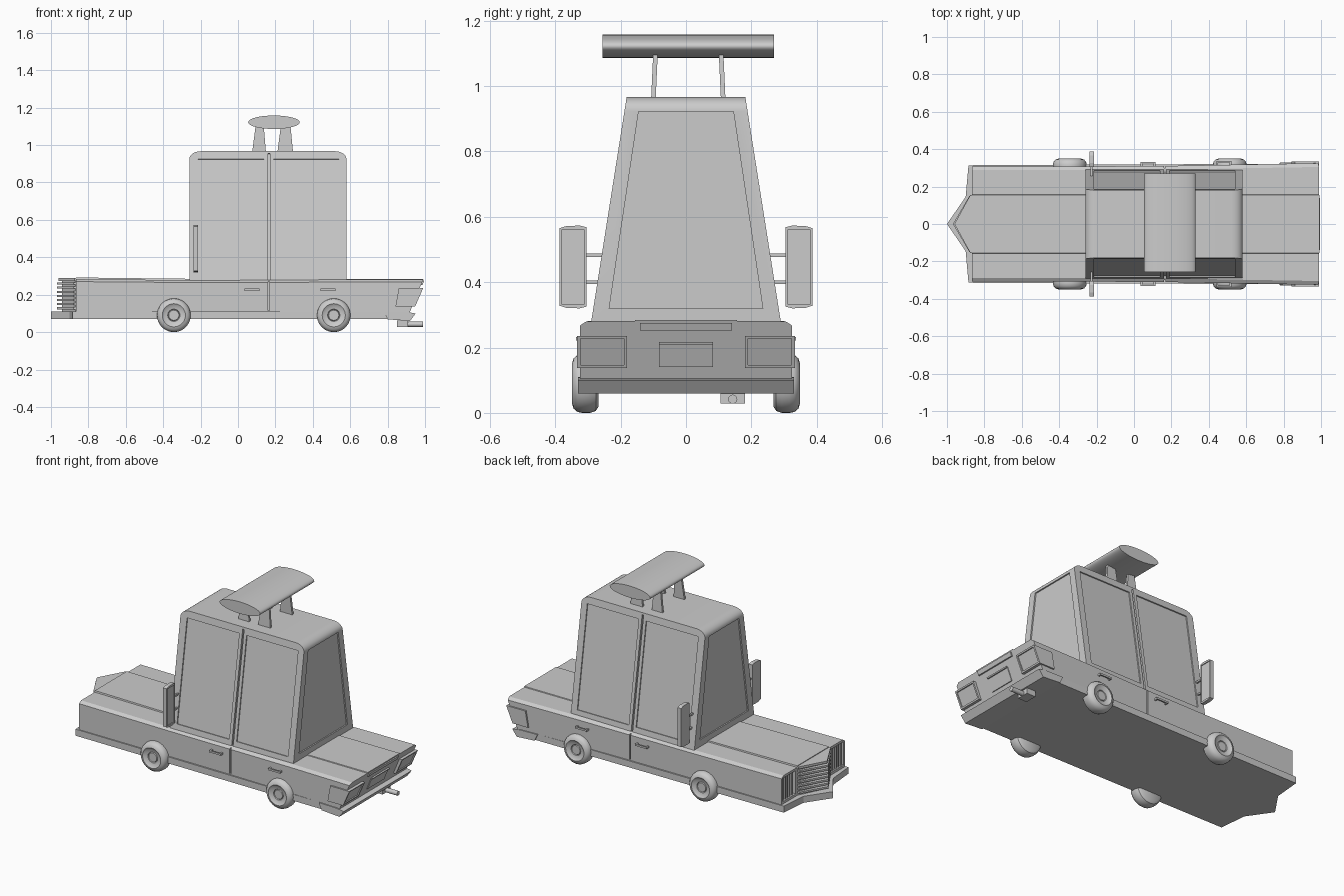
import bpy, bmesh
from math import sin, cos, pi, radians
from mathutils import Vector

if "Cube" in bpy.data.objects:
    bpy.data.objects.remove(bpy.data.objects["Cube"])


def finish(name, bm, smooth=False):
    bmesh.ops.remove_doubles(bm, verts=bm.verts, dist=1e-5)
    bmesh.ops.recalc_face_normals(bm, faces=bm.faces)
    me = bpy.data.meshes.new(name)
    bm.to_mesh(me)
    bm.free()
    ob = bpy.data.objects.new(name, me)
    bpy.context.collection.objects.link(ob)
    if smooth:
        smooth_by_angle(ob)
    return ob


def smooth_by_angle(ob):
    bpy.ops.object.select_all(action='DESELECT')
    ob.select_set(True)
    bpy.context.view_layer.objects.active = ob
    bpy.ops.object.shade_smooth_by_angle(angle=radians(35))


def loft(name, rings, smooth=False):
    bm = bmesh.new()
    loops = [[bm.verts.new(p) for p in r] for r in rings]
    n = len(loops[0])
    for a, b in zip(loops, loops[1:]):
        for i in range(n):
            j = (i + 1) % n
            bm.faces.new((a[i], a[j], b[j], b[i]))
    bm.faces.new(loops[0])
    bm.faces.new(loops[-1])
    return finish(name, bm, smooth)


def prism(name, pts, vec, smooth=False):
    v = Vector(vec)
    return loft(name, [pts, [Vector(p) + v for p in pts]], smooth)


def box(name, x0, x1, y0, y1, z0, z1):
    return prism(name, [(x0, y0, z0), (x1, y0, z0), (x1, y1, z0), (x0, y1, z0)], (0, 0, z1 - z0))


def cut(target, cutter):
    m = target.modifiers.new("cut", 'BOOLEAN')
    m.operation, m.solver, m.object = 'DIFFERENCE', 'EXACT', cutter
    bpy.context.view_layer.objects.active = target
    bpy.ops.object.modifier_apply(modifier=m.name)
    bpy.data.objects.remove(cutter)


def cabin_y(z):
    return 0.29 - 0.158 * (z - 0.28)


def rear_x(z):
    return 0.92 + 0.41 * (z - 0.11)


# Lower body, lofted along the length with a slanted tail
def section(x, zc, zs, w, tail=False):
    half = [(0.155, zc), (0.157, zs), (w - 0.02, zs), (w, zs - 0.013), (w, 0.09)]
    ring = half + [(-y, z) for y, z in reversed(half)]
    return [(rear_x(z) if tail else x, y, z) for y, z in ring]


body = loft("body", [section(-0.865, 0.292, 0.283, 0.308), section(-0.26, 0.285, 0.278, 0.308),
                     section(0.16, 0.283, 0.278, 0.31), section(0.58, 0.285, 0.281, 0.318),
                     section(0, 0.285, 0.28, 0.325, True)])

# Tall tapered cabin with rounded front and rear roof edges
prof = [(-0.26, 0.265)]
prof += [(-0.2 - 0.06 * cos(a), 0.925 + 0.042 * sin(a)) for a in [i * pi / 12 for i in range(7)]]
prof += [(0.52 + 0.06 * sin(a), 0.925 + 0.042 * cos(a)) for a in [i * pi / 12 for i in range(7)]]
prof += [(0.58, 0.265)]
cabin = loft("cabin", [[(x, s * cabin_y(z), z) for x, z in prof] for s in (-1, 1)])

# Window recesses
for x in (-0.26, 0.58):
    cut(cabin, prism("cutter", [(x - 0.008, y, z) for y, z in
        [(-0.235, 0.32), (0.235, 0.32), (0.145, 0.922), (-0.145, 0.922)]], (0.016, 0, 0)))
for s in (-1, 1):
    n = Vector((0, s * 0.988, 0.156))
    for x0, x1 in ((-0.215, 0.14), (0.19, 0.54)):
        quad = [Vector((x, s * cabin_y(z), z)) - n * 0.007
                for x, z in [(x0, 0.31), (x1, 0.31), (x1, 0.925), (x0, 0.925)]]
        cut(cabin, prism("cutter", quad, n * 0.03))
    # Door seams
    quad = [Vector((x, s * cabin_y(z), z)) - n * 0.012
            for x, z in [(0.16, 0.2), (0.17, 0.2), (0.17, 0.955), (0.16, 0.955)]]
    cut(cabin, prism("cutter", quad, n * 0.04))
    cut(body, box("cutter", 0.16, 0.168, s * 0.3, s * 0.35, 0.115, 0.3))
    # Headlight recesses with upright ribs
    cut(body, box("cutter", -0.9, -0.845, s * 0.17, s * 0.296, 0.125, 0.268))
    for i in range(5):
        y = 0.19 + i * 0.0215
        box("headlight_rib", -0.857, -0.84, s * y, s * (y + 0.008), 0.125, 0.268)
smooth_by_angle(cabin)

# Bumper and sill band around the lower edge
outline = [(-1, 0), (-0.9, 0.145), (-0.885, 0.314), (0.8, 0.322), (0.8, -0.322),
           (-0.885, -0.314), (-0.9, -0.145)]
prism("sill_and_front_bumper", [(x, y, 0.07) for x, y in outline], (0, 0, 0.04))
prism("rear_bumper", [(x, -0.33, z) for x, z in
      [(0.78, 0.11), (0.9, 0.108), (0.95, 0.1), (0.92, 0.06), (0.8, 0.068)]], (0, 0.66, 0))

# V-shaped grille: core, cap and slats
def vee(name, tip, side, w, z0, z1):
    prism(name, [(tip, 0, z0), (side, w, z0), (-0.85, w, z0), (-0.85, -w, z0), (side, -w, z0)],
          (0, 0, z1 - z0))


vee("grille_core", -0.94, -0.868, 0.145, 0.1, 0.28)
vee("grille_cap", -0.96, -0.875, 0.155, 0.274, 0.288)
for i in range(7):
    z = 0.122 + i * 0.022
    vee("grille_slat", -0.968, -0.88, 0.15, z, z + 0.011)

# Rear panel details, following the slanted tail
def tail_panel(name, y0, y1, z0, z1, out):
    prism(name, [(rear_x(z0) + out, y0, z0), (rear_x(z1) + out, y0, z1),
                 (rear_x(z1) - 0.02, y0, z1), (rear_x(z0) - 0.02, y0, z0)], (0, y1 - y0, 0))


tail_panel("number_plate", -0.082, 0.082, 0.14, 0.212, 0.005)
tail_panel("plate_lip", -0.082, 0.082, 0.21, 0.217, 0.012)
tail_panel("trunk_strip", -0.14, 0.14, 0.252, 0.275, 0.008)
for s in (-1, 1):
    light = prism("tail_light", [(0.86, s * 0.18, 0.235), (0.99, s * 0.18, 0.235),
                                 (0.947, s * 0.18, 0.137), (0.842, s * 0.18, 0.137)], (0, s * 0.153, 0))
    cut(light, prism("cutter", [(0.98, s * 0.19, 0.227), (1.03, s * 0.19, 0.227),
                                (0.99, s * 0.19, 0.146), (0.943, s * 0.19, 0.146)], (0, s * 0.133, 0)))

# Exhaust
box("exhaust_box", 0.85, 0.91, 0.105, 0.18, 0.028, 0.062)
prism("exhaust_pipe", [(0.9, 0.143 + 0.014 * cos(i * pi / 8), 0.042 + 0.014 * sin(i * pi / 8))
                       for i in range(16)], (0.09, 0, 0), True)

# Wheels, turned from one profile
tire = [(0, 0.338), (0.027, 0.338), (0.03, 0.333), (0.033, 0.338), (0.05, 0.341), (0.062, 0.349),
        (0.077, 0.344), (0.087, 0.332), (0.09, 0.317), (0.09, 0.293), (0.084, 0.276), (0.07, 0.267), (0, 0.267)]
for s in (-1, 1):
    for x in (-0.343, 0.512):
        bm = bmesh.new()
        vs = [bm.verts.new((x + r, s * y, 0.09)) for r, y in tire]
        es = [bm.edges.new(p) for p in zip(vs, vs[1:])]
        bmesh.ops.spin(bm, geom=vs + es, cent=(x, 0, 0.09), axis=(0, 1, 0), angle=2 * pi, steps=36)
        finish("wheel", bm, True)

    # Door handles
    for x in (0.035, 0.44):
        y = s * (0.332 if x < 0.2 else 0.336)
        box("door_handle", x, x + 0.08, y - s * 0.008, y, 0.221, 0.232)
        for dx in (0, 0.07):
            box("handle_post", x + dx, x + dx + 0.01, s * 0.3, y - s * 0.004, 0.221, 0.232)

    # Tall side mirrors on two arms
    edge = [(0.305, 0.325), (0.325, 0.32), (0.365, 0.321), (0.387, 0.328),
            (0.387, 0.565), (0.365, 0.572), (0.325, 0.573), (0.305, 0.568)]
    rim = prism("side_mirror", [(-0.238, s * y, z) for y, z in edge], (0.024, 0, 0))
    cut(rim, box("cutter", -0.219, -0.2, s * 0.311, s * 0.381, 0.333, 0.56))
    for z in (0.4, 0.482):
        box("mirror_arm", -0.232, -0.222, s * 0.24, s * 0.31, z - 0.005, z + 0.005)

    # Tapered wing posts
    for b0, b1, t0, t1 in ((0.075, 0.15, 0.095, 0.137), (0.21, 0.295, 0.23, 0.28)):
        yb, yt = 0.007 + s * 0.107, 0.007 + s * 0.1
        loft("wing_post", [[(x, y + d, z) for x, d in ((p, -0.007), (q, -0.007), (q, 0.007), (p, 0.007))]
                           for p, q, y, z in ((b0, b1, yb, 0.955), (t0, t1, yt, 1.11))])

# Roof wing
prism("roof_wing", [(0.192 + 0.138 * cos(i * pi / 20), -0.256, 1.122 + 0.036 * sin(i * pi / 20))
                    for i in range(40)], (0, 0.526, 0), True)
